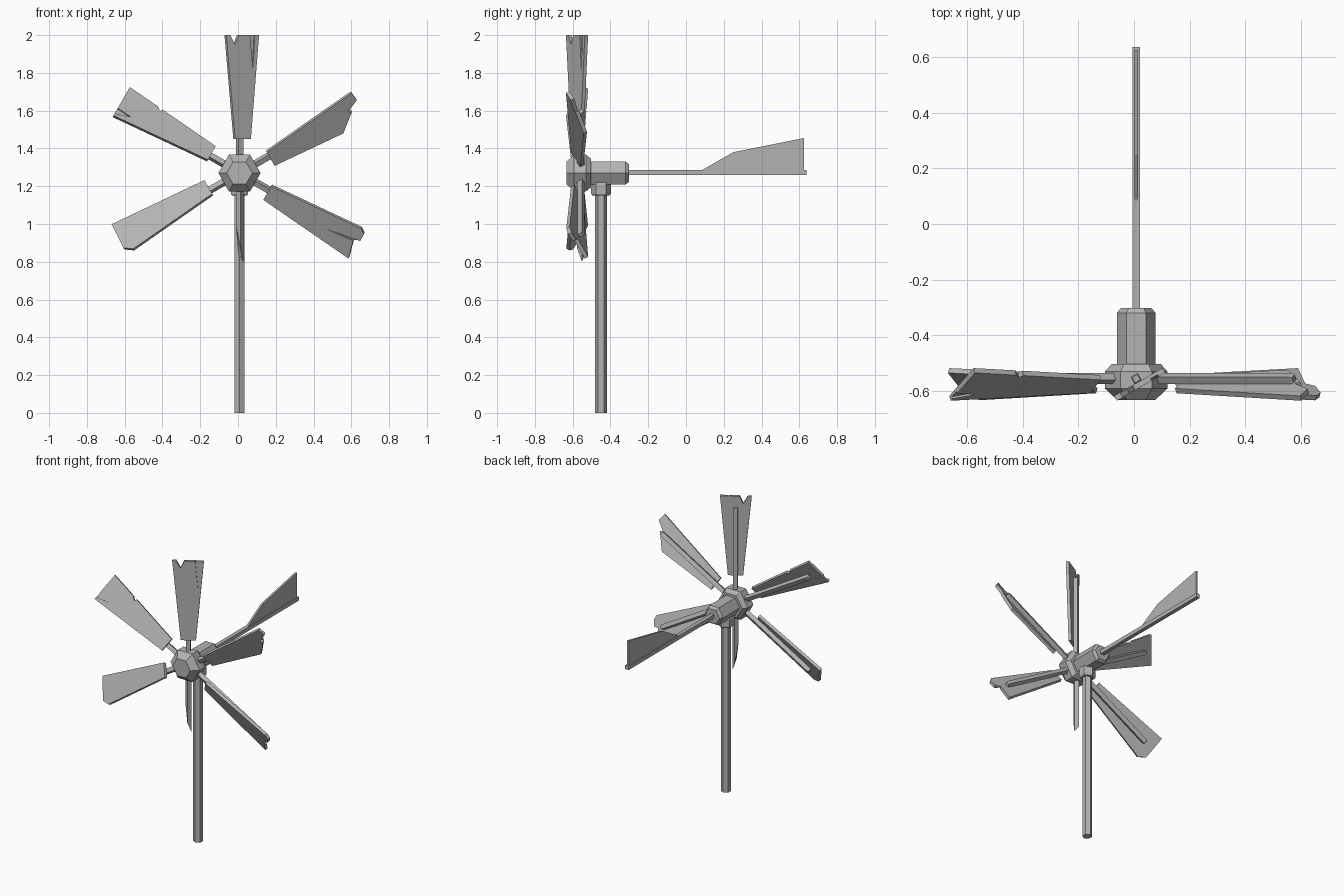
import bpy
import bmesh
from math import sin, cos, pi, radians
from mathutils import Matrix, Vector

cube = bpy.data.objects.get("Cube")
if cube:
    bpy.data.objects.remove(cube)

GREY = (0.45, 0.45, 0.45, 1)
metal = bpy.data.materials.new("weathered grey")
metal.use_nodes = True
metal.diffuse_color = GREY
metal.node_tree.nodes["Principled BSDF"].inputs["Base Color"].default_value = GREY

AXIS_X, AXIS_Z = 0.008, 1.27
MAST_Y = -0.45


def add_loft(bm, rings):
    """Join equal-length rings of points into a closed solid."""
    loops = [[bm.verts.new(p) for p in ring] for ring in rings]
    n = len(loops[0])
    for a, b in zip(loops, loops[1:]):
        for i in range(n):
            j = (i + 1) % n
            bm.faces.new((a[i], a[j], b[j], b[i]))
    bm.faces.new(loops[0][::-1])
    bm.faces.new(loops[-1])


def finish(name, bm, matrix=Matrix()):
    bmesh.ops.recalc_face_normals(bm, faces=bm.faces)
    mesh = bpy.data.meshes.new(name)
    bm.to_mesh(mesh)
    bm.free()
    mesh.transform(matrix)
    mesh.materials.append(metal)
    obj = bpy.data.objects.new(name, mesh)
    bpy.context.collection.objects.link(obj)
    return obj


def hex_turned(name, profile, matrix):
    """Six-sided solid along local z from (height, radius) pairs."""
    bm = bmesh.new()
    add_loft(bm, [[(r * cos(k * pi / 3), r * sin(k * pi / 3), h) for k in range(6)]
                  for h, r in profile])
    return finish(name, bm, matrix)


def square_ring(u, half):
    return [(u, a * half, b * half) for a, b in ((-1, -1), (1, -1), (1, 1), (-1, 1))]


# Mast and collar: hexagons with corners front and back
upright = Matrix.Translation((AXIS_X, MAST_Y, 0)) @ Matrix.Rotation(pi / 2, 4, 'Z')
hex_turned("mast", [(0, 0.031), (1.2, 0.031)], upright)
hex_turned("collar", [(1.15, 0.045), (1.16, 0.053), (1.21, 0.053), (1.235, 0.042)], upright)

# Hub and gear housing: hexagons along the depth axis
lengthwise = Matrix.Translation((AXIS_X, 0, AXIS_Z)) @ Matrix.Rotation(-pi / 2, 4, 'X')
hex_turned("hub", [(-0.633, 0.068), (-0.592, 0.112), (-0.53, 0.112), (-0.503, 0.088)], lengthwise)
hex_turned("housing", [(-0.51, 0.07), (-0.32, 0.07), (-0.302, 0.055)], lengthwise)

# Tail boom and vane
bm = bmesh.new()
add_loft(bm, [square_ring(-0.31, 0.0135), square_ring(0.637, 0.0135)])
finish("tail_boom", bm, Matrix.Translation((AXIS_X, 0, AXIS_Z + 0.002)) @ Matrix.Rotation(pi / 2, 4, 'Z'))
vane = [(0.08, 1.283), (0.25, 1.38), (0.625, 1.455), (0.625, 1.265), (0.08, 1.265)]
bm = bmesh.new()
add_loft(bm, [[(AXIS_X + s * 0.007, y, z) for y, z in vane] for s in (-1, 1)])
finish("tail_vane", bm)

# Blade tips as (distance out, offset across), from trailing to leading edge.
# The front layer may carry a gouge that the back layer lacks.
ROOT_IN = [(0.18, 0.046), (0.18, -0.05)]
TIPS = {
    "top": (90,
            [(0.73, -0.1), (0.73, 0.024), (0.68, 0.047), (0.73, 0.076), (0.73, 0.1)],
            [(0.73, -0.1), (0.73, -0.074), (0.55, -0.062), (0.73, -0.045),
             (0.73, 0.024), (0.68, 0.047), (0.73, 0.076), (0.73, 0.1)]),
    "upper_left": (30,
                   [(0.581, -0.088), (0.678, 0.0), (0.658, 0.01), (0.731, 0.047), (0.726, 0.1)], None),
    "upper_right": (150,
                    [(0.52, -0.081), (0.528, -0.065), (0.55, -0.084), (0.73, -0.1),
                     (0.73, 0.1)],
                    [(0.52, -0.081), (0.528, -0.065), (0.55, -0.084), (0.73, -0.1),
                     (0.73, 0.048), (0.647, 0.055), (0.73, 0.085), (0.73, 0.1)]),
    "lower_right": (210, [(0.722, -0.1), (0.73, 0.061), (0.688, 0.096)], None),
    "lower_left": (330,
                   [(0.726, -0.1), (0.70, 0.01), (0.733, 0.028), (0.732, 0.076), (0.704, 0.097)],
                   [(0.726, -0.1), (0.70, 0.008), (0.55, -0.011), (0.733, 0.028),
                    (0.732, 0.076), (0.704, 0.097)]),
}


def blade_frame(angle, pitch=radians(30)):
    """Local x runs outward, y across the blade, z through it to the back."""
    a = radians(angle)
    out = Vector((cos(a), 0, sin(a)))
    turn = Vector((-sin(a), 0, cos(a)))
    back = Vector((0, 1, 0))
    across = turn * cos(pitch) - back * sin(pitch)
    through = turn * sin(pitch) + back * cos(pitch)
    m = Matrix((out, across, through)).transposed().to_4x4()
    return Matrix.Translation((AXIS_X, -0.556, AXIS_Z)) @ m


for side, (angle, back_tip, front_tip) in TIPS.items():
    frame = blade_frame(angle)
    bm = bmesh.new()
    for tip, z0, z1 in ((back_tip, -0.026, -0.014), (front_tip or back_tip, -0.034, -0.026)):
        outline = ROOT_IN + tip
        add_loft(bm, [[(u, v, z) for u, v in outline] for z in (z0, z1)])
    finish(side + "_blade", bm, frame)
    bm = bmesh.new()
    add_loft(bm, [square_ring(0.06, 0.0145), square_ring(0.645, 0.0145), square_ring(0.655, 0.011)])
    finish(side + "_spoke", bm, frame)

# Bottom spoke has lost its blade and snapped to a splinter
bm = bmesh.new()
end = [(u, v, z) for u, (_, v, z) in zip((0.27, 0.40, 0.47, 0.43), square_ring(0, 0.0145))]
add_loft(bm, [square_ring(0.06, 0.0145), end])
finish("broken_spoke", bm, blade_frame(270))
